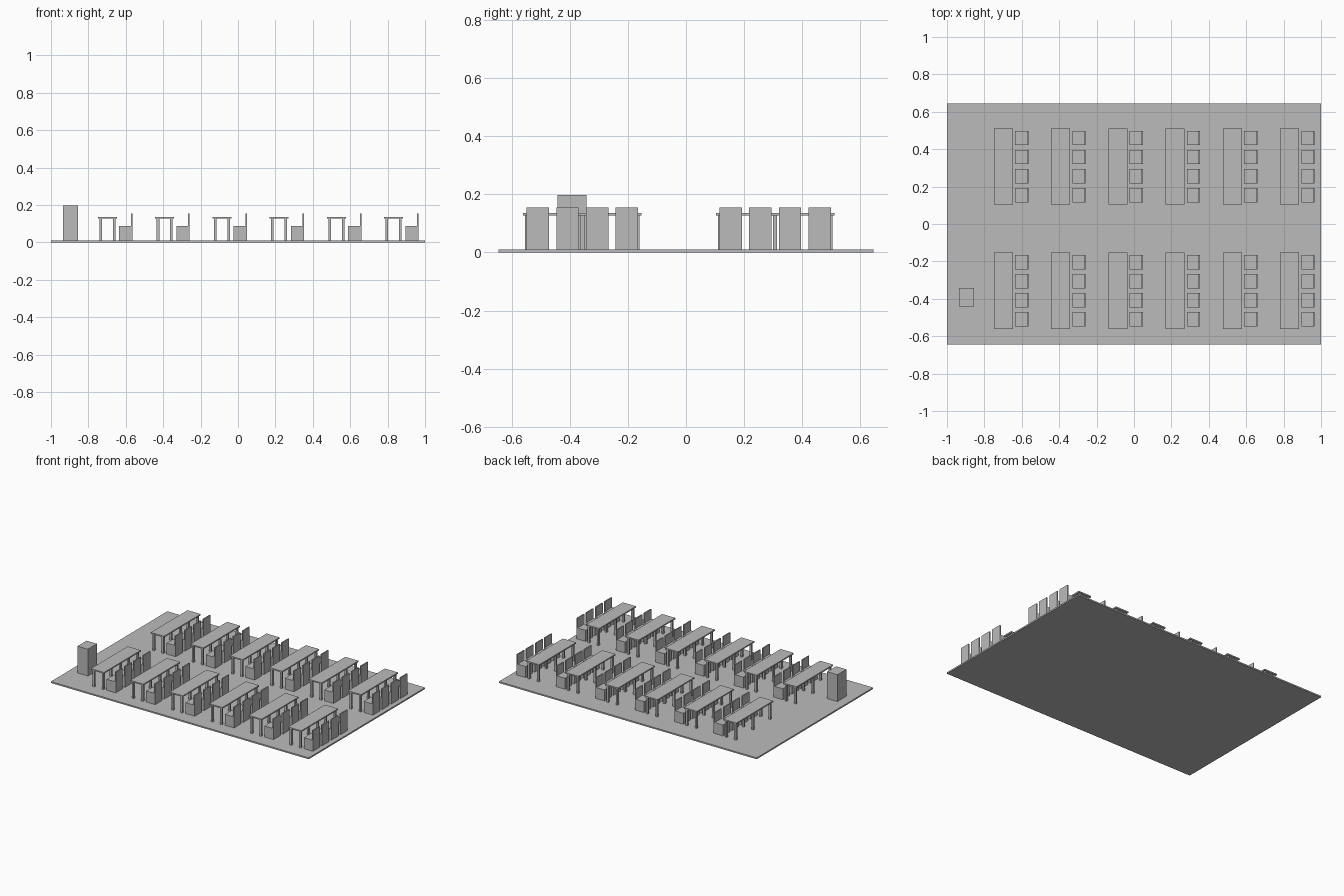
import bpy
import bmesh
from mathutils import Matrix, Vector

cube = bpy.data.objects.get("Cube")
if cube:
    bpy.data.objects.remove(cube, do_unlink=True)

grey = bpy.data.materials.new("plain grey")
grey.use_nodes = True
grey.diffuse_color = (0.5, 0.5, 0.5, 1)
grey.node_tree.nodes["Principled BSDF"].inputs["Base Color"].default_value = (0.5, 0.5, 0.5, 1)

FLOOR = 0.01


def add_box(bm, x, y, z):
    """Add a box given its (low, high) extent on each axis."""
    low, high = Vector((x[0], y[0], z[0])), Vector((x[1], y[1], z[1]))
    matrix = Matrix.Translation((low + high) / 2) @ Matrix.Diagonal((*(high - low), 1))
    bmesh.ops.create_cube(bm, size=1, matrix=matrix)


def finish(bm, name):
    bmesh.ops.recalc_face_normals(bm, faces=bm.faces)
    mesh = bpy.data.meshes.new(name)
    bm.to_mesh(mesh)
    bm.free()
    mesh.materials.append(grey)
    return mesh


def place(mesh, name, x=0, y=0, z=0):
    obj = bpy.data.objects.new(name, mesh)
    obj.location = (x, y, z)
    bpy.context.collection.objects.link(obj)


def box_mesh(name, x, y, z):
    bm = bmesh.new()
    add_box(bm, x, y, z)
    return finish(bm, name)


def table_frame():
    """Three pairs of square legs."""
    bm = bmesh.new()
    for x in (-0.036, 0.036):
        for y in (-0.19, 0, 0.19):
            add_box(bm, (x - 0.007, x + 0.007), (y - 0.007, y + 0.007), (0, 0.118))
    return finish(bm, "table_legs")


def chair():
    """Solid seat block with a thin upright back, as one extruded profile."""
    bm = bmesh.new()
    profile = [(-0.035, 0), (0.036, 0), (0.036, 0.145), (0.028, 0.145),
               (0.028, 0.077), (-0.035, 0.077)]
    side = bm.faces.new([bm.verts.new((x, -0.0385, z)) for x, z in profile])
    sweep = bmesh.ops.extrude_face_region(bm, geom=[side])
    verts = [v for v in sweep["geom"] if isinstance(v, bmesh.types.BMVert)]
    bmesh.ops.translate(bm, vec=(0, 0.077, 0), verts=verts)
    return finish(bm, "chair")


# Floor and lectern
place(box_mesh("floor", (-1, 1), (-0.645, 0.645), (0, FLOOR)), "floor")
place(box_mesh("lectern", (-0.04, 0.04), (-0.05, 0.05), (0, 0.188)), "lectern", -0.895, -0.392, FLOOR)

# Two blocks of six tables, each with four chairs
top = box_mesh("table_top", (-0.051, 0.051), (-0.204, 0.204), (0.117, 0.126))
legs = table_frame()
seat = chair()
for block, y in (("front", -0.357), ("back", 0.307)):
    for row in range(6):
        x = -0.698 + row * 0.306
        place(top, f"{block}_table_top_{row + 1}", x, y, FLOOR)
        place(legs, f"{block}_table_legs_{row + 1}", x, y, FLOOR)
        for i in range(4):
            place(seat, f"{block}_chair_{row + 1}_{i + 1}", x + 0.098, y + (i - 1.5) * 0.102, FLOOR)
